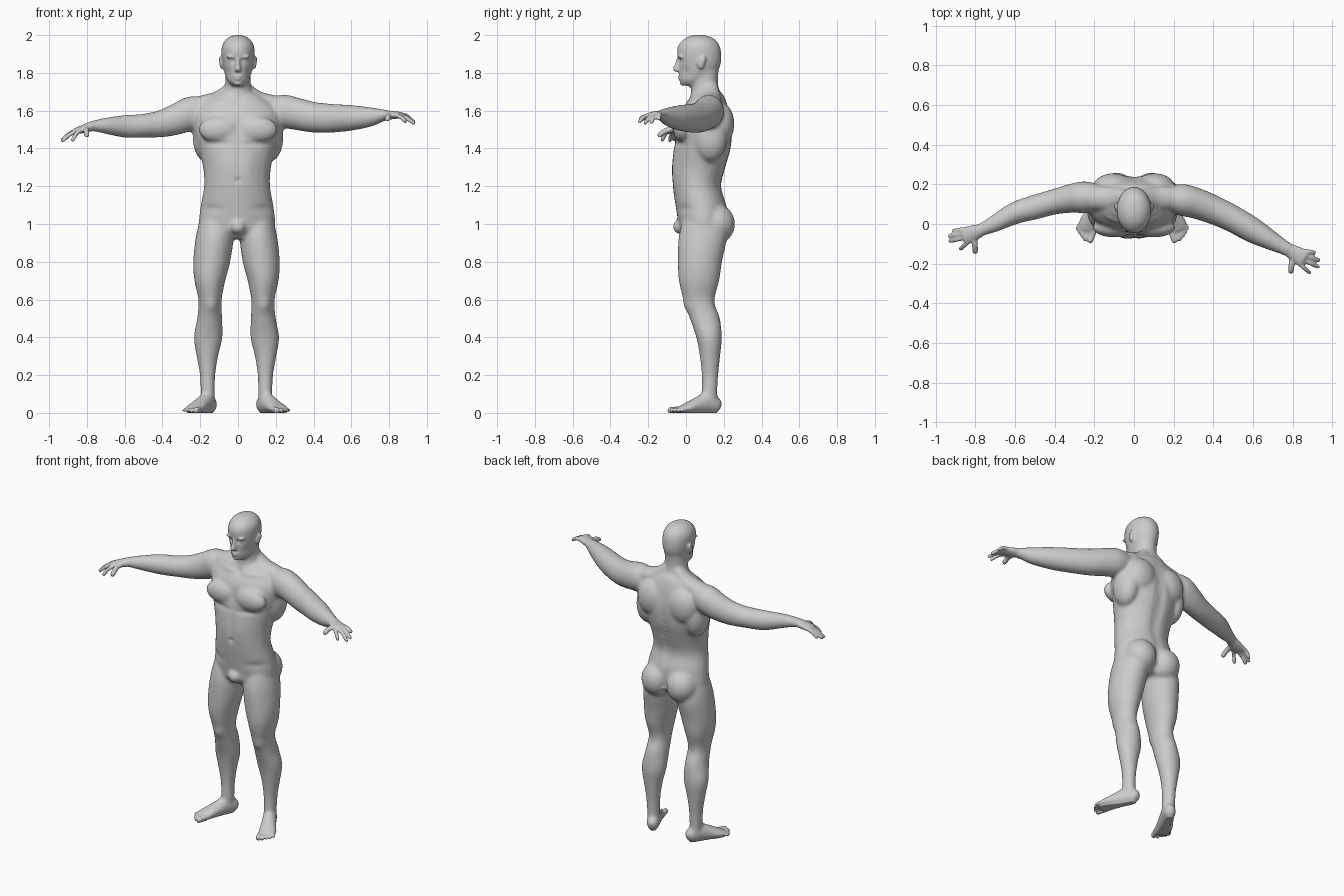
import bpy, bmesh, math
from mathutils import Vector, Matrix

bm = bmesh.new()


def spline(pts, steps=5):
    """Catmull-Rom through (x, y, z, half_width, half_height) stations."""
    p = [pts[0]] + list(pts) + [pts[-1]]
    out = []
    for i in range(1, len(p) - 2):
        for k in range(steps):
            t = k / steps
            out.append([0.5 * (2 * b + (c - a) * t + (2 * a - 5 * b + 4 * c - d) * t * t
                               + (3 * b - a - 3 * c + d) * t ** 3)
                        for a, b, c, d in zip(*p[i - 1:i + 3])])
    return out + [list(pts[-1])]


def loft(pts, level=False, n=28):
    """Closed tube; level keeps the rings horizontal, else they follow the path."""
    st = spline(pts)
    rings = []
    for i, (x, y, z, a, b) in enumerate(st):
        u, v = Vector((1, 0, 0)), Vector((0, 1, 0))
        if not level:
            t = Vector(st[min(i + 1, len(st) - 1)][:3]) - Vector(st[max(i - 1, 0)][:3])
            u = t.cross(Vector((0, 0, 1))).normalized()
            v = u.cross(t).normalized()
        a, b = max(a, 0.003), max(b, 0.003)
        rings.append([bm.verts.new(Vector((x, y, z)) + u * a * math.cos(q) + v * b * math.sin(q))
                      for q in (2 * math.pi * k / n for k in range(n))])
    for r, s in zip(rings, rings[1:]):
        for k in range(n):
            bm.faces.new((r[k], r[(k + 1) % n], s[(k + 1) % n], s[k]))
    bm.faces.new(rings[0][::-1])
    bm.faces.new(rings[-1])


def blob(c, r, tilt=0):
    m = (Matrix.Translation(c) @ Matrix.Rotation(tilt, 4, 'X')
         @ Matrix.Diagonal((*r, 1)))
    bmesh.ops.create_uvsphere(bm, u_segments=24, v_segments=16, radius=1, matrix=m)


def pair(c, r, tilt=0):
    for s in (-1, 1):
        blob((c[0] * s, c[1], c[2]), r, tilt)


def fuse(obj, voxel, iterations):
    """Merge everything in bm into one skin and soften the joins."""
    bmesh.ops.recalc_face_normals(bm, faces=bm.faces)
    bm.to_mesh(obj.data)
    m = obj.modifiers.new("skin", 'REMESH')
    m.mode, m.voxel_size = 'VOXEL', voxel
    m = obj.modifiers.new("soften", 'SMOOTH')
    m.factor, m.iterations = 0.5, iterations
    bpy.context.view_layer.update()
    dg = bpy.context.evaluated_depsgraph_get()
    mesh = bpy.data.meshes.new_from_object(obj.evaluated_get(dg))
    obj.modifiers.clear()
    obj.data = mesh


body = bpy.data.objects.new("body", bpy.data.meshes.new("body"))
bpy.context.collection.objects.link(body)

# torso: z, y centre, half width, half depth
loft([(-0.005, y, z, a, b) for z, y, a, b in (
    (0.92, 0.09, 0.10, 0.09), (0.96, 0.09, 0.17, 0.125), (1.0, 0.092, 0.202, 0.132),
    (1.1, 0.08, 0.192, 0.136), (1.2, 0.06, 0.175, 0.13), (1.3, 0.07, 0.18, 0.144),
    (1.4, 0.088, 0.205, 0.153), (1.5, 0.097, 0.23, 0.15), (1.58, 0.1, 0.23, 0.134),
    (1.64, 0.11, 0.19, 0.108), (1.685, 0.113, 0.12, 0.085), (1.71, 0.11, 0.06, 0.06))], True)
# neck and skull
loft([(0, y, z, a, b) for z, y, a, b in (
    (1.6, 0.12, 0.09, 0.09), (1.68, 0.105, 0.077, 0.08), (1.74, 0.1, 0.068, 0.07),
    (1.82, 0.105, 0.064, 0.068))], True)
loft([(0, y, z, a, b) for z, y, a, b in (
    (1.732, 0.015, 0.03, 0.035), (1.76, 0.04, 0.057, 0.075), (1.80, 0.063, 0.072, 0.1),
    (1.85, 0.072, 0.083, 0.113), (1.90, 0.07, 0.088, 0.118), (1.94, 0.068, 0.086, 0.112),
    (1.972, 0.07, 0.07, 0.09), (1.993, 0.07, 0.042, 0.056), (2.002, 0.07, 0.008, 0.01))], True)
# chest, back and seat masses
pair((0.1, -0.018, 1.5), (0.11, 0.05, 0.07))
pair((0.17, 0.13, 1.46), (0.07, 0.09, 0.13))
pair((0.105, 0.19, 1.53), (0.1, 0.066, 0.11))
pair((0.088, 0.16, 1.0), (0.098, 0.1, 0.105))
blob((0, -0.035, 0.985), (0.04, 0.035, 0.038))
for s in (-1, 1):
    # trapezius and legs
    loft([(s * 0.03, 0.13, 1.73, 0.04, 0.03), (s * 0.1, 0.13, 1.665, 0.055, 0.042),
          (s * 0.17, 0.13, 1.64, 0.06, 0.046), (s * 0.26, 0.125, 1.62, 0.05, 0.04)])
    loft([(s * x - 0.008, y, z, a, b) for z, x, y, a, b in (
        (1.04, 0.11, 0.09, 0.08, 0.10), (0.93, 0.116, 0.088, 0.1, 0.127),
        (0.8, 0.131, 0.074, 0.098, 0.117), (0.7, 0.141, 0.069, 0.082, 0.107),
        (0.6, 0.14, 0.07, 0.062, 0.084), (0.5, 0.142, 0.1, 0.066, 0.08),
        (0.4, 0.15, 0.122, 0.076, 0.068), (0.3, 0.154, 0.127, 0.057, 0.054),
        (0.2, 0.153, 0.127, 0.041, 0.044), (0.1, 0.152, 0.124, 0.037, 0.042),
        (0.03, 0.152, 0.124, 0.036, 0.042))], True)
    # foot and toes, laid out along the turned-out foot direction
    d, w = Vector((s * 0.44, -0.9, 0)), Vector((s * 0.9, 0.44, 0))
    o = Vector((s * 0.152 - 0.008, 0.124, 0))

    def foot(l, t, z, a, b):
        return (*(o + d * l + w * t + Vector((0, 0, z))), a, b)
    loft([foot(*p) for p in ((-0.065, 0, 0.035, 0.015, 0.02), (-0.045, 0, 0.04, 0.034, 0.042),
                             (0.02, 0, 0.05, 0.041, 0.054), (0.08, 0.003, 0.038, 0.046, 0.042),
                             (0.14, 0.006, 0.024, 0.054, 0.027), (0.185, 0.004, 0.016, 0.046, 0.016))])
# arms: the two sides hang differently
arms = (
    ((0.16, 0.13, 1.6, 0.06, 0.07), (0.24, 0.122, 1.597, 0.08, 0.088), (0.31, 0.105, 1.583, 0.078, 0.085),
     (0.4, 0.072, 1.565, 0.073, 0.081), (0.5, 0.025, 1.56, 0.068, 0.076), (0.6, -0.032, 1.562, 0.064, 0.068),
     (0.7, -0.088, 1.567, 0.048, 0.052), (0.76, -0.12, 1.575, 0.037, 0.035), (0.79, -0.137, 1.576, 0.036, 0.029)),
    ((-0.16, 0.135, 1.6, 0.06, 0.07), (-0.24, 0.135, 1.59, 0.08, 0.087), (-0.31, 0.13, 1.56, 0.074, 0.084),
     (-0.4, 0.112, 1.532, 0.064, 0.073), (-0.5, 0.085, 1.52, 0.062, 0.063), (-0.6, 0.055, 1.517, 0.056, 0.06),
     (-0.7, 0.003, 1.52, 0.043, 0.043), (-0.76, -0.025, 1.519, 0.034, 0.03), (-0.79, -0.037, 1.515, 0.034, 0.026)))
for a in arms:
    loft(a)
fuse(body, 0.009, 9)

# sculpt hollows and swellings: centre, radii, push along the normal
dents = ((0, 0.23, 1.35, 0.03, 0.1, 0.2, -0.018), (0, 0.23, 0.97, 0.018, 0.1, 0.08, -0.02),
         (0, -0.06, 1.5, 0.018, 0.05, 0.07, -0.01), (0, -0.07, 1.232, 0.012, 0.04, 0.012, -0.01),
         (0, -0.07, 1.33, 0.014, 0.05, 0.09, -0.005), (0.033, -0.04, 1.864, 0.018, 0.03, 0.012, -0.013),
         (0.1, -0.06, 1.425, 0.07, 0.06, 0.014, -0.008), (0.14, -0.01, 0.565, 0.028, 0.04, 0.034, 0.009),
         (0.1, 0.0, 1.645, 0.07, 0.05, 0.012, 0.007), (0, 0.01, 1.65, 0.02, 0.04, 0.018, -0.009),
         (0.14, -0.02, 1.08, 0.06, 0.06, 0.02, -0.006), (0.062, -0.01, 1.80, 0.02, 0.04, 0.025, -0.006),
         (0.055, -0.05, 1.3, 0.035, 0.05, 0.09, 0.004), (0.14, 0.15, 0.57, 0.03, 0.04, 0.04, -0.006))
dents += tuple((-t[0], *t[1:]) for t in dents if t[0])
for v in body.data.vertices:
    p, n = v.co.copy(), v.normal.copy()
    for x, y, z, a, b, c, h in dents:
        if abs(p.z - z) < 2.5 * c and abs(p.x - x) < 2.5 * a:
            q = ((p.x - x) / a) ** 2 + ((p.y - y) / b) ** 2 + ((p.z - z) / c) ** 2
            if q < 6:
                v.co += n * h * math.exp(-q)

bm.clear()
bm.from_mesh(body.data)
# face: nose, brow, eyes, lips, chin, ears
loft([(0, y, z, a, b) for z, y, a, b in ((1.878, -0.036, 0.009, 0.013), (1.845, -0.042, 0.011, 0.018),
      (1.82, -0.046, 0.017, 0.024), (1.806, -0.04, 0.015, 0.017))], True)
pair((0.034, -0.028, 1.885), (0.03, 0.015, 0.009))
pair((0.033, -0.014, 1.864), (0.014, 0.015, 0.011))
blob((0, -0.031, 1.781), (0.024, 0.012, 0.006))
blob((0, -0.03, 1.768), (0.021, 0.012, 0.007))
blob((0, -0.016, 1.747), (0.024, 0.018, 0.015))
pair((0.089, 0.082, 1.855), (0.009, 0.02, 0.036), -0.2)
pair((0.093, 0.092, 1.868), (0.009, 0.012, 0.022), -0.2)
# toes
for s in (-1, 1):
    o = Vector((s * 0.152 - 0.008, 0.124, 0))
    d, w = Vector((s * 0.44, -0.9, 0)), Vector((s * 0.9, 0.44, 0))
    for t, l, r in ((-0.036, 0.222, 0.015), (-0.011, 0.225, 0.011), (0.011, 0.216, 0.01),
                    (0.031, 0.205, 0.01), (0.049, 0.19, 0.009)):
        loft([(*(o + d * k + w * t * f + Vector((0, 0, z))), r * q, r * q) for k, f, z, q in (
            (0.14, 0.85, 0.02, 1), (l - 0.02, 1, 0.017, 1), (l - 0.004, 1.02, 0.013, 0.95),
            (l + 0.004, 1.02, 0.012, 0.45))], n=12)
# hands: wrist, knuckle line, then tips from little finger to index, thumb root and tip
hands = (
    ((0.775, -0.128, 1.576), (0.855, -0.172, 1.577),
     ((0.917, -0.145, 1.555), (0.94, -0.185, 1.537), (0.937, -0.22, 1.532), (0.892, -0.25, 1.54)),
     (0.80, -0.155, 1.568), (0.79, -0.25, 1.555)),
    ((-0.775, -0.033, 1.517), (-0.855, -0.06, 1.492),
     ((-0.917, -0.036, 1.45), (-0.938, -0.062, 1.442), (-0.935, -0.088, 1.438), (-0.88, -0.13, 1.44)),
     (-0.805, -0.06, 1.503), (-0.80, -0.15, 1.467)))
for wrist, knuckle, tips, root, thumb in hands:
    W, K = Vector(wrist), Vector(knuckle)
    D = (K - W).normalized()
    side = Vector((abs(D.y) * (1 if D.x > 0 else -1), abs(D.x), 0))
    loft([(*W, 0.033, 0.026), (*W.lerp(K, 0.5), 0.04, 0.022), (*K, 0.043, 0.017),
          (*(K + D * 0.012), 0.036, 0.011)])
    fingers = [(K + side * t - D * 0.015, Vector(e), 0.0105) for t, e in zip((0.033, 0.011, -0.011, -0.033), tips)]
    fingers.append((Vector(root), Vector(thumb), 0.014))
    for a, b, r in fingers:
        mid = a.lerp(b, 0.5) + Vector((0, 0, 0.009))
        loft([(*a, r * 1.15, r * 1.15), (*mid, r * 1.1, r * 1.1), (*a.lerp(b, 0.9), r, r),
              (*b, r * 0.55, r * 0.55)], n=12)
fuse(body, 0.0065, 3)

# flat soles and smooth skin
for v in body.data.vertices:
    v.co.z = max(v.co.z, 0.003)
    if v.co.z < 0.006:
        v.co.z = 0
body.data.shade_smooth()
bm.free()
